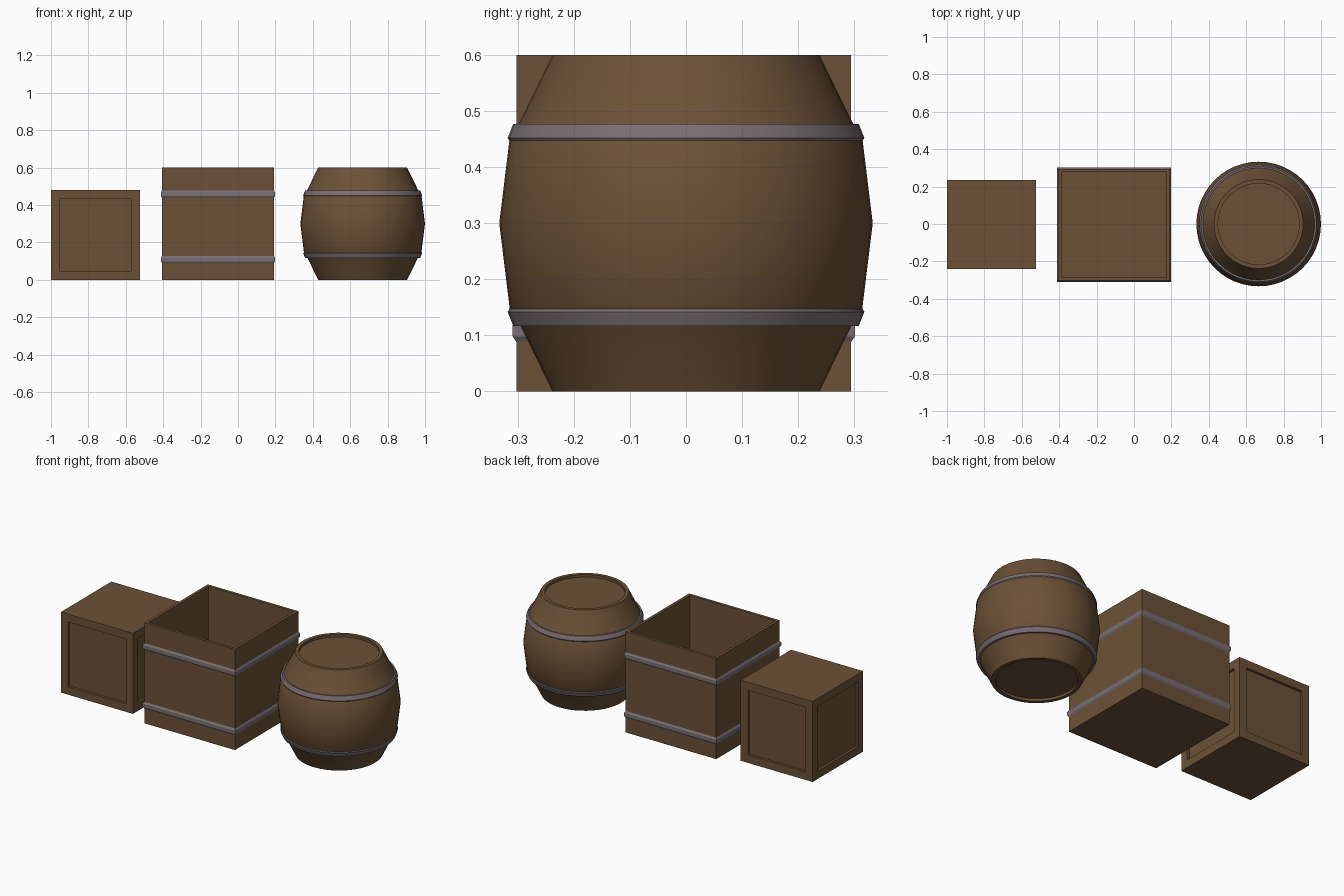
import bpy, bmesh, math
from mathutils import Vector

if "Cube" in bpy.data.objects:
    bpy.data.objects.remove(bpy.data.objects["Cube"])


def material(name, rgb):
    m = bpy.data.materials.new(name)
    m.diffuse_color = (*rgb, 1)
    m.use_nodes = True
    m.node_tree.nodes["Principled BSDF"].inputs["Base Color"].default_value = m.diffuse_color
    return m


WOOD = material("brown wood", (0.150, 0.083, 0.038))
METAL = material("grey metal", (0.195, 0.160, 0.170))


def finish(bm, name, mat, loc=(0, 0, 0), smooth=False):
    bmesh.ops.recalc_face_normals(bm, faces=bm.faces)
    me = bpy.data.meshes.new(name)
    bm.to_mesh(me)
    bm.free()
    me.materials.append(mat)
    ob = bpy.data.objects.new(name, me)
    ob.location = loc
    bpy.context.collection.objects.link(ob)
    if smooth:
        bpy.ops.object.select_all(action='DESELECT')
        ob.select_set(True)
        bpy.context.view_layer.objects.active = ob
        bpy.ops.object.shade_smooth_by_angle(angle=math.radians(30))
    return ob


def box(w, d, h):
    bm = bmesh.new()
    bmesh.ops.create_cube(bm, size=1)
    for v in bm.verts:
        v.co = Vector((v.co.x * w, v.co.y * d, (v.co.z + 0.5) * h))
    bm.normal_update()
    return bm


def recess(bm, face, margin, depth):
    """Inset a face and sink it straight inwards."""
    n = face.normal.copy()
    bmesh.ops.inset_region(bm, faces=[face], thickness=margin)
    res = bmesh.ops.extrude_discrete_faces(bm, faces=[face])
    f = res["faces"][0]
    bmesh.ops.translate(bm, verts=f.verts, vec=-n * depth)


def sweep(rings, closed):
    """Skin a list of point loops; closed joins last to first, else caps."""
    bm = bmesh.new()
    loops = [[bm.verts.new(p) for p in r] for r in rings]
    n = len(loops[0])
    pairs = list(zip(loops, loops[1:]))
    if closed:
        pairs.append((loops[-1], loops[0]))
    else:
        bm.faces.new(loops[0])
        bm.faces.new(loops[-1])
    for a, b in pairs:
        for i in range(n):
            j = (i + 1) % n
            bm.faces.new((a[i], a[j], b[j], b[i]))
    return bm


def circle(r, z, n=48):
    return [(r * math.cos(2 * math.pi * i / n), r * math.sin(2 * math.pi * i / n), z)
            for i in range(n)]


def square(r, z):
    return [(-r, -r, z), (r, -r, z), (r, r, z), (-r, r, z)]


# small crate with a sunken panel on each side
bm = box(0.475, 0.475, 0.48)
for f in [f for f in bm.faces if abs(f.normal.z) < 0.5]:
    recess(bm, f, 0.067, 0.015)
finish(bm, "small_crate", WOOD, (-0.7625, -0.002, 0))

# open square bin
BIN = (-0.107, -0.004, 0)
bm = box(0.597, 0.597, 0.6)
recess(bm, next(f for f in bm.faces if f.normal.z > 0.5), 0.024, 0.57)
finish(bm, "open_bin", WOOD, BIN)

# metal straps around the bin, with bevelled edges
for label, z in (("lower", 0.088), ("upper", 0.438)):
    prof = [(0.290, 0), (0.2985, 0), (0.305, 0.010), (0.305, 0.030), (0.2985, 0.040), (0.290, 0.040)]
    finish(sweep([square(r, z + dz) for r, dz in prof], True), label + "_bin_strap", METAL, BIN)

# barrel body: half profile mirrored about mid height, with sunken heads
BARREL = (0.6665, 0, 0)
half = [(0.217, 0.015), (0.217, 0), (0.238, 0), (0.296, 0.119), (0.314, 0.145)]
prof = half + [(0.333, 0.3)] + [(r, 0.6 - z) for r, z in reversed(half)]
finish(sweep([circle(r, z) for r, z in prof], False), "barrel_body", WOOD, BARREL, True)

# barrel hoops, mirrored top and bottom
hoop = [(0.285, 0.119), (0.308, 0.117), (0.318, 0.142), (0.315, 0.147), (0.305, 0.147)]
for label, flip in (("lower", False), ("upper", True)):
    pts = [(r, 0.594 - z if flip else z) for r, z in hoop]
    finish(sweep([circle(r, z) for r, z in pts], True), label + "_barrel_hoop", METAL, BARREL, True)
